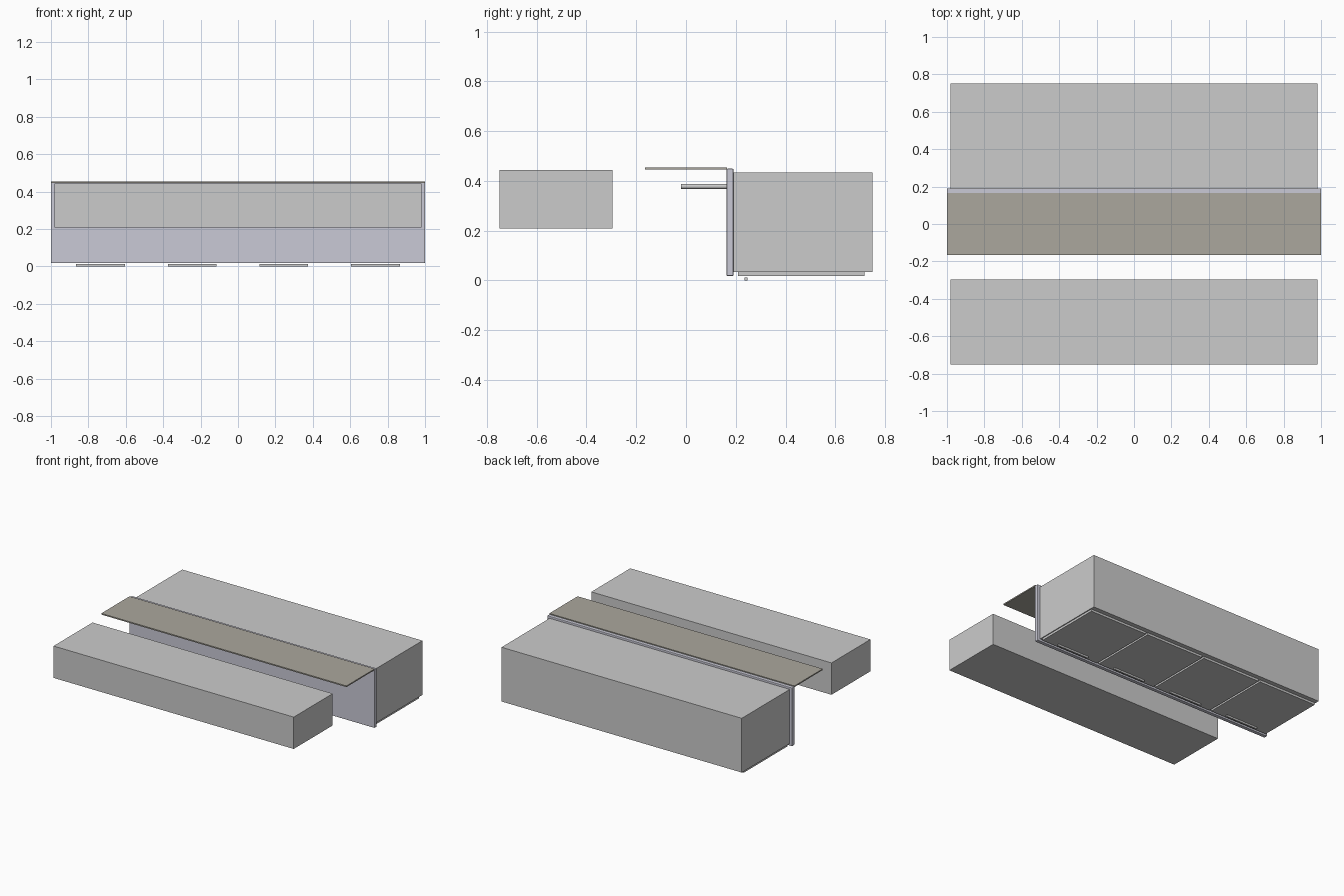
import bpy
import math

if "Cube" in bpy.data.objects:
    bpy.data.objects.remove(bpy.data.objects["Cube"])


def material(name, rgb):
    m = bpy.data.materials.new(name)
    m.diffuse_color = (*rgb, 1)
    m.use_nodes = True
    m.node_tree.nodes["Principled BSDF"].inputs["Base Color"].default_value = m.diffuse_color
    return m


def box(name, x, y, z, bevel=0, mat=None):
    """Box from (min, max) ranges on each axis."""
    bpy.ops.mesh.primitive_cube_add(size=1, location=[(a + b) / 2 for a, b in (x, y, z)])
    ob = bpy.context.object
    ob.name = name
    ob.scale = [b - a for a, b in (x, y, z)]
    bpy.ops.object.transform_apply(location=False, rotation=False, scale=True)
    if bevel:
        mod = ob.modifiers.new("edge_bevel", 'BEVEL')
        mod.width = bevel
        mod.segments = 2
    if mat:
        ob.data.materials.append(mat)
    return ob


stone = material("counter_stone", (0.59, 0.59, 0.67))
tile = material("splash_tile", (0.41, 0.39, 0.34))

# Wall and base cabinets (the kitchen unit lies on its back)
box("wall_cabinet", (-0.98, 0.98), (-0.75, -0.296), (0.208, 0.443))
box("base_cabinet", (-0.98, 0.98), (0.19, 0.75), (0.034, 0.434))

# Countertop and backsplash
box("countertop", (-1, 1), (0.163, 0.191), (0.018, 0.449), 0.004, stone)
box("backsplash", (-1, 1), (-0.165, 0.165), (0.446, 0.455), 0, tile)

# Doors with bar handles
for i in range(4):
    cx = -0.735 + 0.49 * i
    box(f"door_{i + 1}", (cx - 0.238, cx + 0.238), (0.208, 0.717), (0.018, 0.034))
    box(f"handle_{i + 1}", (cx - 0.13, cx + 0.13), (0.235, 0.247), (0, 0.013))

# Tap standing on the countertop
bpy.ops.mesh.primitive_cylinder_add(vertices=16, radius=0.01, depth=0.185,
                                    location=(0, 0.0725, 0.378),
                                    rotation=(math.pi / 2, 0, 0))
bpy.context.object.name = "tap"
bpy.ops.object.shade_smooth_by_angle()
